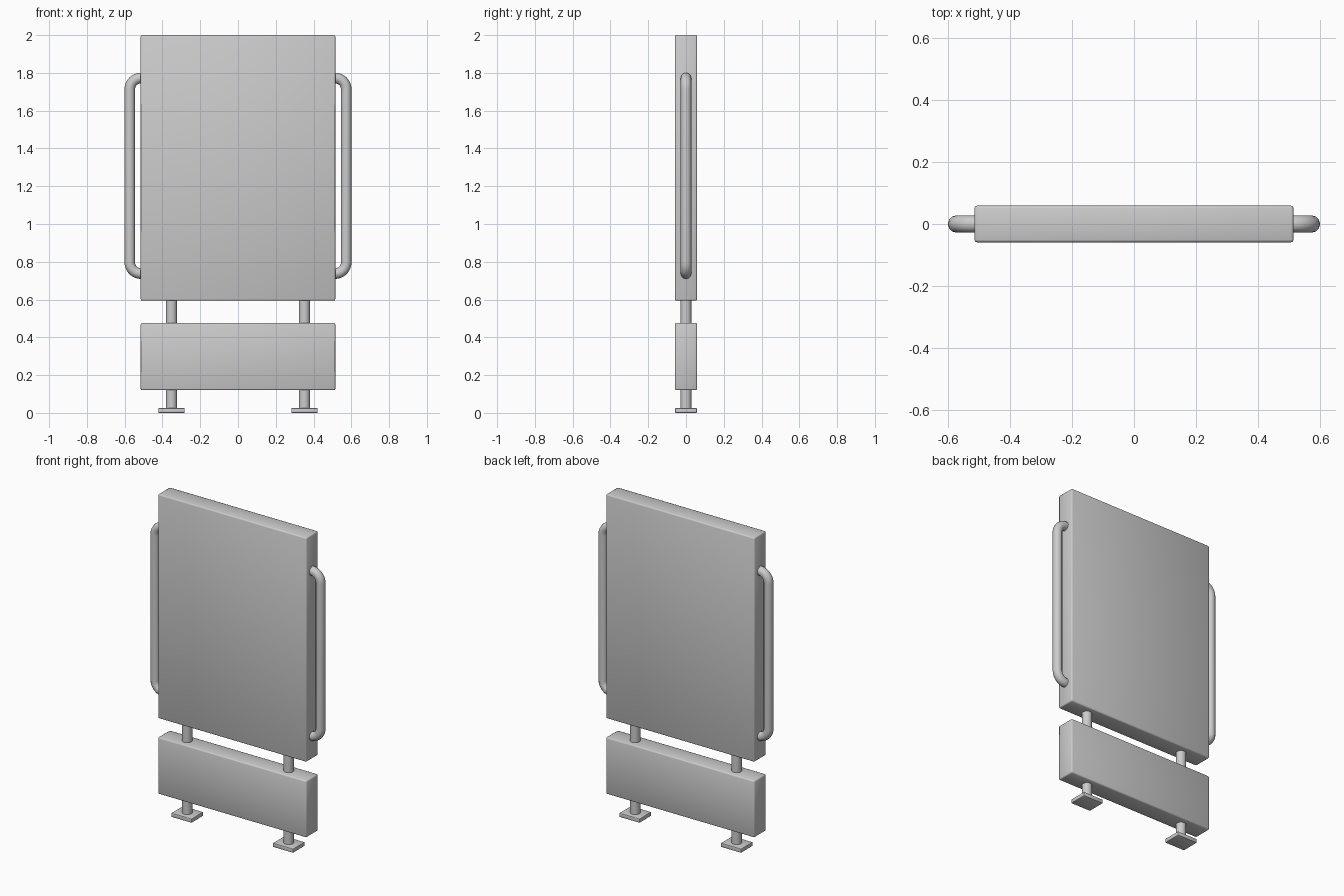
import bpy
from math import sin, cos, pi

if "Cube" in bpy.data.objects:
    bpy.data.objects.remove(bpy.data.objects["Cube"])


def box(name, size, center, bevel):
    bpy.ops.mesh.primitive_cube_add(size=1, location=center)
    ob = bpy.context.object
    ob.name = name
    ob.scale = size
    bpy.ops.object.transform_apply(location=False, rotation=False, scale=True)
    mod = ob.modifiers.new("Bevel", 'BEVEL')
    mod.width = bevel
    mod.segments = 2
    bpy.ops.object.shade_smooth()
    return ob


def handle(name, side):
    # U-shaped tube with rounded corners, ends sunk into the panel
    r, x, lo, hi, n = 0.06, 0.573, 0.737, 1.773, 8
    pts = [(0.49, hi)]
    for i in range(n + 1):
        a = pi / 2 * (1 - i / n)
        pts.append((x - r + r * cos(a), hi - r + r * sin(a)))
    for i in range(n + 1):
        a = -pi / 2 * i / n
        pts.append((x - r + r * cos(a), lo + r + r * sin(a)))
    pts.append((0.49, lo))
    cu = bpy.data.curves.new(name, 'CURVE')
    cu.dimensions = '3D'
    cu.bevel_depth = 0.028
    cu.bevel_resolution = 4
    cu.use_fill_caps = True
    sp = cu.splines.new('POLY')
    sp.points.add(len(pts) - 1)
    for p, (px, pz) in zip(sp.points, pts):
        p.co = (side * px, 0, pz, 1)
    ob = bpy.data.objects.new(name, cu)
    bpy.context.collection.objects.link(ob)
    bpy.ops.object.select_all(action='DESELECT')
    ob.select_set(True)
    bpy.context.view_layer.objects.active = ob
    bpy.ops.object.convert(target='MESH')
    bpy.ops.object.shade_smooth_by_angle(angle=0.8)


# Two stacked panels
box("upper_panel", (1.03, 0.118, 1.406), (0, 0, 1.297), 0.008)
box("lower_panel", (1.03, 0.118, 0.356), (0, 0, 0.298), 0.008)

# Posts, feet and side handles
for label, s in (("left", -1), ("right", 1)):
    bpy.ops.mesh.primitive_cylinder_add(vertices=24, radius=0.029, depth=0.63,
                                        location=(s * 0.352, 0, 0.325))
    bpy.context.object.name = label + "_post"
    bpy.ops.object.shade_smooth_by_angle(angle=0.8)
    box(label + "_foot", (0.14, 0.115, 0.025), (s * 0.352, 0, 0.0125), 0.003)
    handle(label + "_handle", s)
